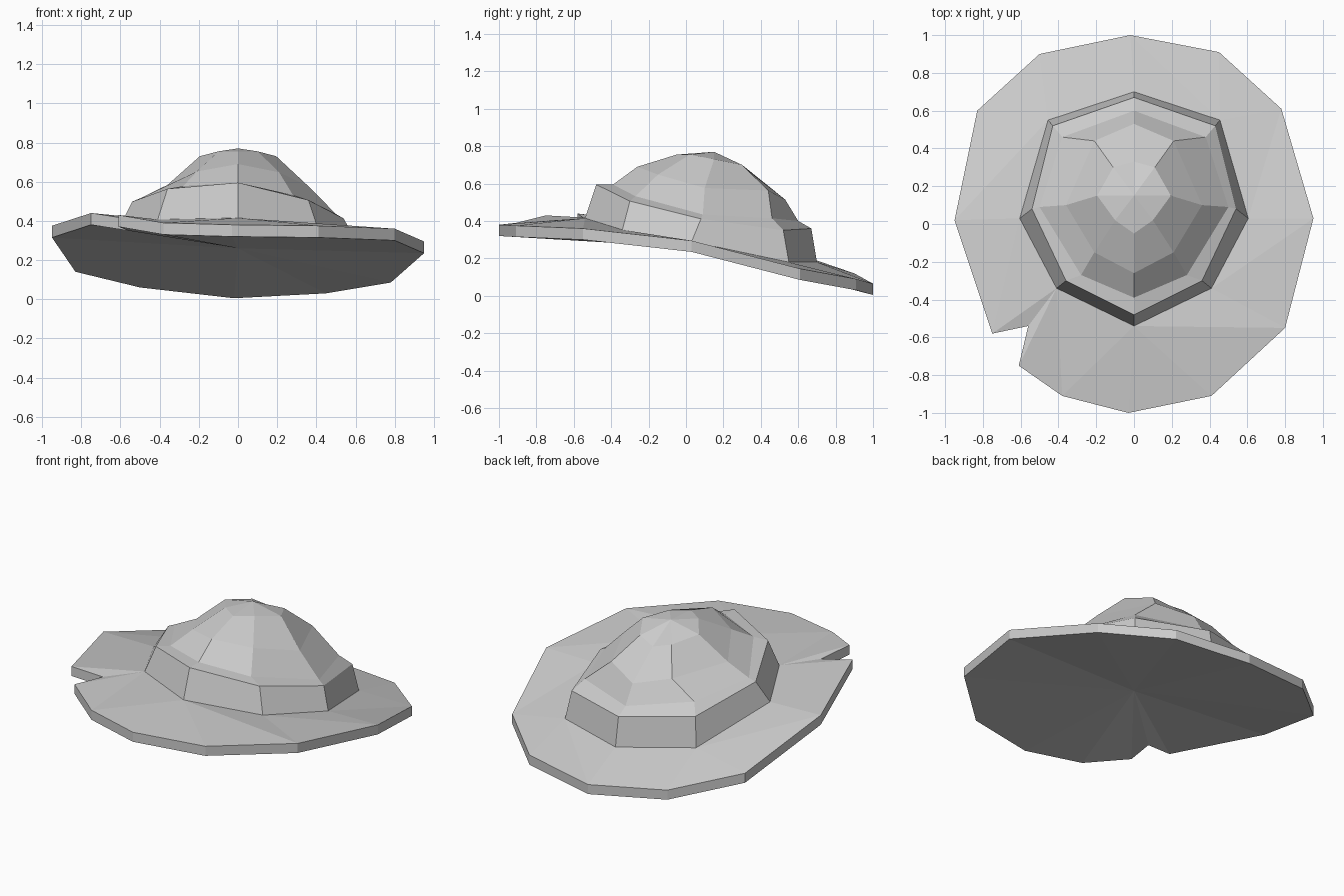
import bpy
import bmesh
from math import atan2, cos
from mathutils import Vector

cube = bpy.data.objects.get("Cube")
if cube:
    bpy.data.objects.remove(cube)

# One plain grey for the whole hat
felt = bpy.data.materials.new("grey_felt")
felt.use_nodes = True
grey = (0.6, 0.6, 0.6, 1)
felt.diffuse_color = grey
felt.node_tree.nodes["Principled BSDF"].inputs["Base Color"].default_value = grey


def ring(half, tilt):
    """Eight-point ring: five points front to back, mirrored in x and tilted sideways."""
    mirrored = [(-x, y, z) for x, y, z in half[3:0:-1]]
    return [Vector((x, y, z + tilt * x)) for x, y, z in half + mirrored]


def finish(name, bm):
    bmesh.ops.recalc_face_normals(bm, faces=bm.faces)
    mesh = bpy.data.meshes.new(name)
    bm.to_mesh(mesh)
    bm.free()
    mesh.materials.append(felt)
    obj = bpy.data.objects.new(name, mesh)
    bpy.context.collection.objects.link(obj)
    return obj


def add_loop(bm, points):
    return [bm.verts.new(p) for p in points]


def pairs(loop):
    return zip(loop, loop[1:] + loop[:1])


def loft(name, rings, apex=None):
    """Skin between rings, capped below and closed above by a point or a face."""
    bm = bmesh.new()
    loops = [add_loop(bm, r) for r in rings]
    for low, high in zip(loops, loops[1:]):
        for (a, b), (c, d) in zip(pairs(low), pairs(high)):
            bm.faces.new((a, b, d, c))
    bm.faces.new(loops[0][::-1])
    if apex:
        tip = bm.verts.new(apex)
        for a, b in pairs(loops[-1]):
            bm.faces.new((a, b, tip))
    else:
        bm.faces.new(loops[-1])
    return finish(name, bm)


# Cross-sections of the band and crown, from the brim upwards
band_base = ring([(0, -.54, .415), (.41, -.34, .38), (.605, .03, .33),
                  (.455, .55, .21), (0, .7, .18)], -.066)
band_top = ring([(0, -.48, .595), (.36, -.3, .535), (.54, .08, .455),
                 (.43, .52, .385), (0, .67, .36)], -.08)
crown_base = ring([(0, -.39, .595), (.28, -.27, .555), (.5, .09, .475),
                   (.38, .46, .445), (0, .6, .4)], -.08)
crown_middle = ring([(0, -.26, .69), (.21, -.15, .65), (.36, .1, .58),
                     (.21, .44, .565), (0, .53, .515)], -.01)
crown_upper = ring([(0, -.05, .755), (.1, .02, .755), (.195, .15, .73),
                    (.11, .3, .7), (0, .33, .67)], 0)

loft("hat_band", [band_base, band_top])
loft("crown", [band_top, crown_base, crown_middle, crown_upper], (0, .15, .77))

# Brim outline on its underside, with the notch at the front right
outline = [Vector(p) for p in (
    (-.03, -1, .32), (.41, -.91, .315), (.8, -.55, .3), (.95, .03, .235),
    (.78, .61, .085), (.45, .91, .03), (-.02, 1, .005), (-.5, .9, .06),
    (-.83, .6, .14), (-.95, .02, .315), (-.75, -.58, .38), (-.56, -.54, .35),
    (-.61, -.75, .37), (-.38, -.91, .33))]
thickness = Vector((0, 0, .06))


def build_brim():
    bm = bmesh.new()
    under = add_loop(bm, outline)
    upper = add_loop(bm, [p + thickness for p in outline])
    inner = add_loop(bm, band_base)
    centre = bm.verts.new((0, 0, .26))
    for (a, b), (c, d) in zip(pairs(under), pairs(upper)):
        bm.faces.new((a, b, d, c))
        bm.faces.new((b, a, centre))
    bm.faces.new(inner)

    # Stitch each outer edge to the band corner lying in the same direction
    def nearest(v):
        angle = atan2(v.co.y, v.co.x)
        return max(range(len(inner)),
                   key=lambda i: cos(angle - atan2(inner[i].co.y, inner[i].co.x)))

    for a, b in pairs(upper):
        first, last = nearest(a), nearest(b)
        bm.faces.new((a, b, inner[first]))
        while first != last:
            following = (first + 1) % len(inner)
            bm.faces.new((inner[first], b, inner[following]))
            first = following
    return finish("brim", bm)


build_brim()
